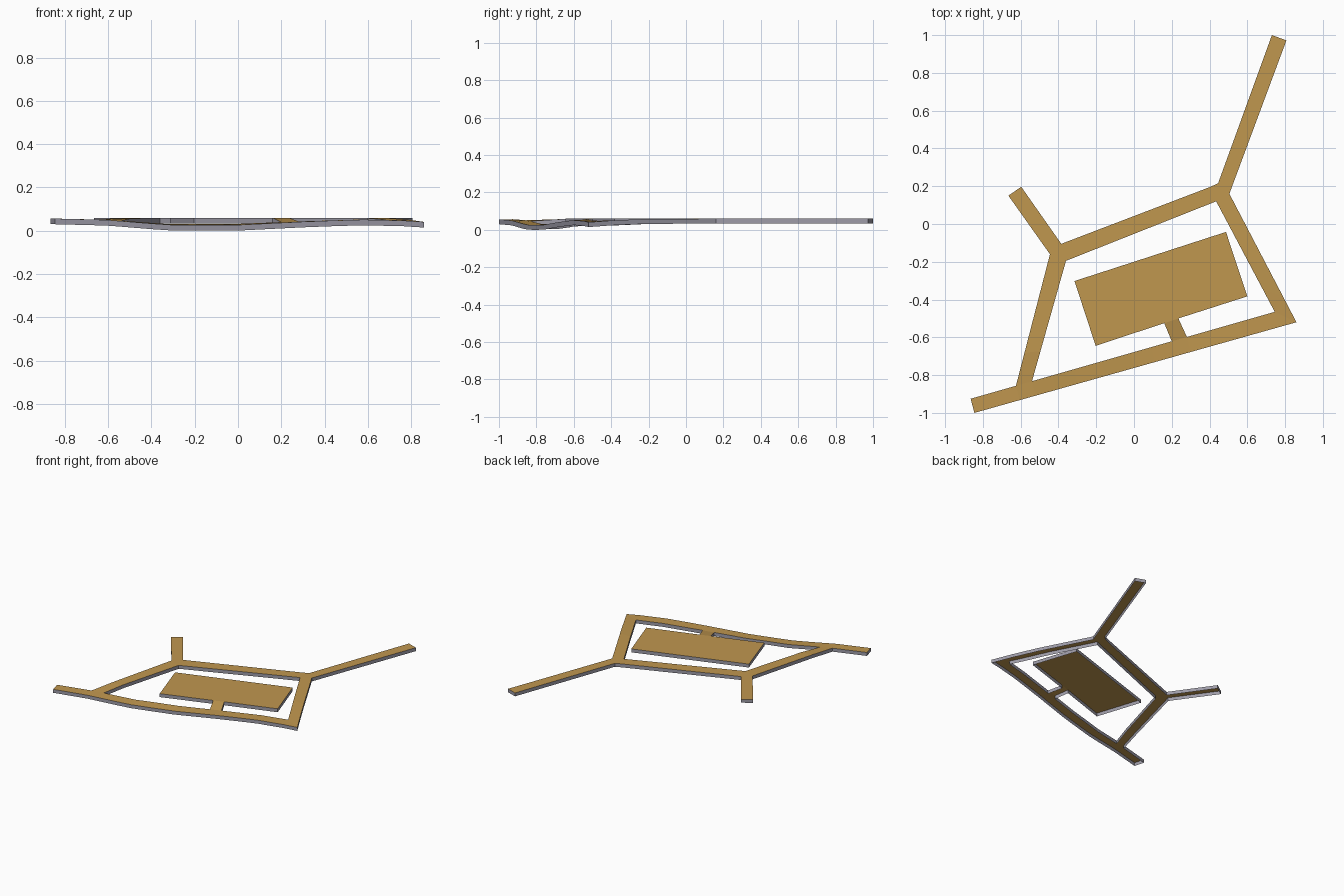
import bpy, math

if "Cube" in bpy.data.objects:
    bpy.data.objects.remove(bpy.data.objects["Cube"])

WALL = 0.026   # height of the kerb walls
TOP = 0.061    # level of the flat roads


def material(name, colour):
    m = bpy.data.materials.new(name)
    m.diffuse_color = (*colour, 1.0)
    m.use_nodes = True
    m.node_tree.nodes["Principled BSDF"].inputs["Base Color"].default_value = m.diffuse_color
    return m


tan = material("sandy tan", (0.53, 0.31, 0.078))
grey = material("cool grey", (0.34, 0.33, 0.39))

verts, index, faces = [], {}, []


def vert(p):
    """Shared vertex per plan position, so neighbouring roads join cleanly."""
    x, y = p[0], p[1]
    z = p[2] if len(p) > 2 else TOP
    key = (round(x, 4), round(y, 4))
    if key not in index:
        index[key] = len(verts)
        verts.append((x, y, z))
    return index[key]


def add_face(*pts):
    """Add a flat piece, always wound to face up."""
    ids = [vert(p) for p in pts]
    c = [verts[i] for i in ids]
    area = sum(a[0] * b[1] - b[0] * a[1] for a, b in zip(c, c[1:] + c[:1]))
    faces.append(ids if area > 0 else ids[::-1])


def road(l0, r0, l1, r1, profile=()):
    """Straight road between two cross edges; profile gives (t, z) stops."""
    def mix(a, b, t, z):
        return (a[0] + (b[0] - a[0]) * t, a[1] + (b[1] - a[1]) * t, z)
    rows = [(l0, r0)] + [(mix(l0, l1, t, z), mix(r0, r1, t, z)) for t, z in profile] + [(l1, r1)]
    for (a, b), (c, d) in zip(rows, rows[1:]):
        add_face(a, b, d, c)


# Dipping front road: height follows a smooth curve along x
knots = [(-0.87, 0.058), (-0.6, 0.051), (-0.32, 0.028), (-0.02, 0.027),
         (0.3, 0.043), (0.56, 0.053), (0.75, 0.049), (0.87, 0.042)]


def dip(x):
    for (x0, z0), (x1, z1) in zip(knots, knots[1:]):
        if x <= x1:
            return z0 + (z1 - z0) * (x - x0) / (x1 - x0)
    return knots[-1][1]


def bank(x):
    """Slight rise of the inner edge where the road dips."""
    return 0.006 * max(0.0, 1 - abs(x + 0.1) / 0.6)


stops = [-0.865, -0.625, -0.54, -0.43, -0.32, -0.17, -0.02, 0.09, 0.20, 0.28, 0.42, 0.56, 0.745]
inner = [(x, -0.925 + (x + 0.865) * 0.2857, dip(x) + bank(x)) for x in stops]
outer = [(x + 0.02, -1.0 + (x + 0.865) * 0.2815, dip(x + 0.02)) for x in stops]
for i in range(len(stops) - 1):
    add_face(inner[i], outer[i], outer[i + 1], inner[i + 1])
corner = (0.86, -0.52, 0.042)
add_face(inner[-1], outer[-1], corner)

# Road junctions
ne_w, ne_n, ne_e, ne_s = (0.40, 0.195), (0.445, 0.215), (0.505, 0.16), (0.435, 0.12)
nw_n, nw_w, nw_s = (-0.385, -0.105), (-0.445, -0.16), (-0.36, -0.195)
add_face(ne_w, ne_n, ne_e, ne_s)
add_face(nw_n, nw_w, nw_s)

# Roads between the junctions
road(inner[-1], corner, ne_s, ne_e, [(0.2, 0.052), (0.45, 0.059)])      # right
road(ne_n, ne_e, (0.73, 1.0), (0.807, 0.972))                           # back right arm
road(ne_w, ne_s, nw_n, nw_s)                                            # middle
road(nw_w, nw_n, (-0.665, 0.15), (-0.597, 0.197))                       # back left stub
road(inner[1], inner[2], nw_w, nw_s, [(0.25, 0.058)])                   # left

# Central plaza and its sloping driveway
drive_l, drive_r = (0.16, -0.525), (0.235, -0.50)
add_face((-0.315, -0.302), (-0.203, -0.645), drive_l, drive_r, (0.60, -0.383), (0.487, -0.042))
road(inner[8], inner[9], drive_l, drive_r)


def make_object(name, vs, fs, mat):
    me = bpy.data.meshes.new(name)
    me.from_pydata(vs, [], fs)
    me.materials.append(mat)
    ob = bpy.data.objects.new(name, me)
    bpy.context.collection.objects.link(ob)


# Rest the lowest wall on the ground
drop = min(v[2] for v in verts) - WALL
verts = [(x, y, z - drop) for x, y, z in verts]
make_object("road_surface", verts, faces, tan)

# Kerb walls hang from every open edge; the underside stays open
edges = {(a, b) for f in faces for a, b in zip(f, f[1:] + f[:1])}
n = len(verts)
walls = [(a + n, b + n, b, a) for a, b in sorted(edges) if (b, a) not in edges]
used = sorted({i for w in walls for i in w})
remap = {old: new for new, old in enumerate(used)}
both = verts + [(x, y, z - WALL) for x, y, z in verts]
make_object("kerb_walls", [both[i] for i in used],
            [[remap[i] for i in w] for w in walls], grey)
